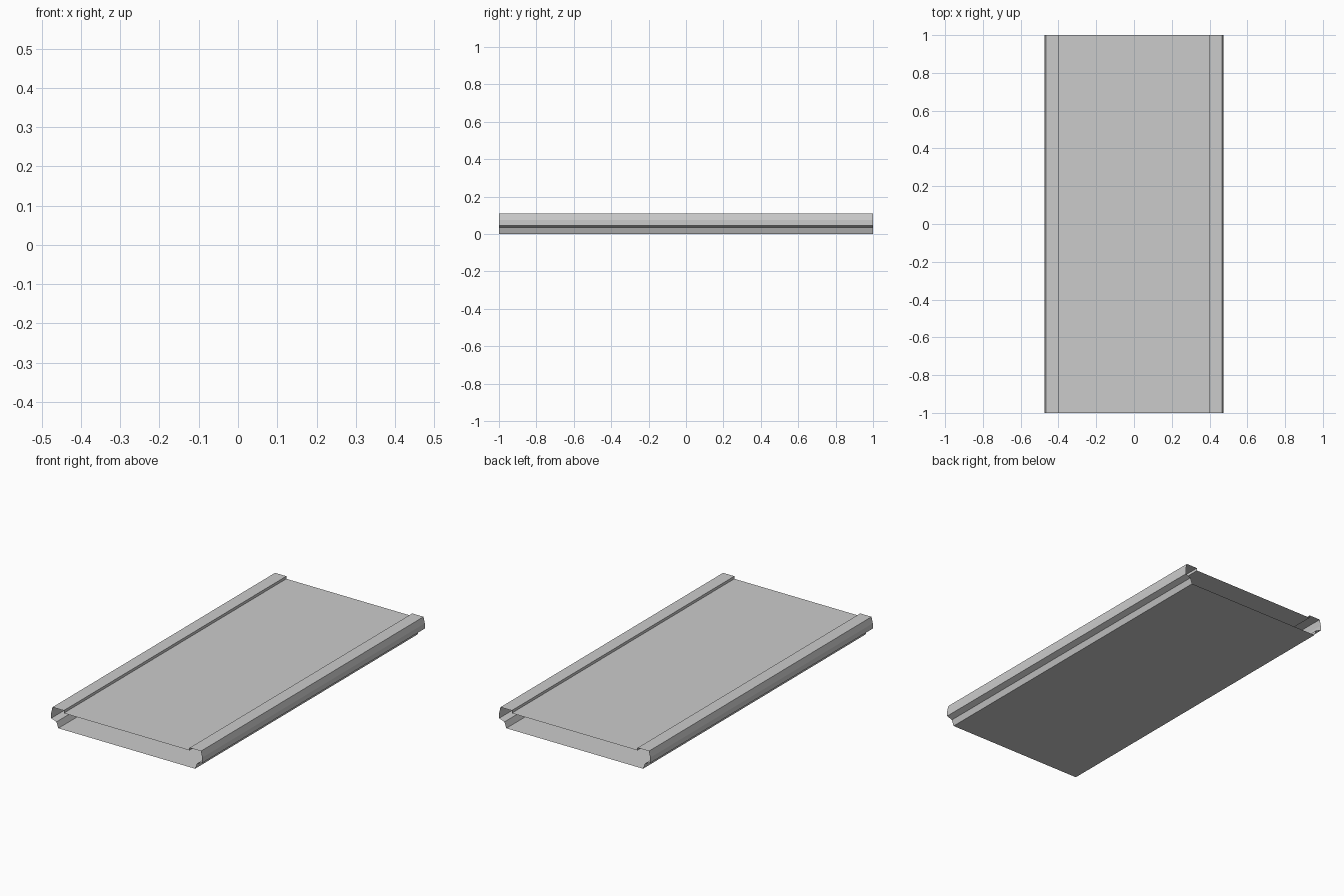
import bpy

if "Cube" in bpy.data.objects:
    bpy.data.objects.remove(bpy.data.objects["Cube"])

# Open, zero-thickness sheets swept along the full length
Y = 1.0

def sheet(name, profile):
    n = len(profile)
    verts = [(x, y, z) for y in (-Y, Y) for x, z in profile]
    faces = [(i, i + 1, n + i + 1, n + i) for i in range(n - 1)]
    mesh = bpy.data.meshes.new(name)
    mesh.from_pydata(verts, [], faces)
    obj = bpy.data.objects.new(name, mesh)
    bpy.context.collection.objects.link(obj)
    return obj

# Folded side rail: lower flank, ledge, outer wall, top lip, inner step
rail = [(0.43, 0.0), (0.442, 0.033), (0.475, 0.045), (0.475, 0.075),
        (0.467, 0.11), (0.396, 0.11), (0.396, 0.095)]
sheet("right_rail", rail)
sheet("left_rail", [(-x, z) for x, z in reversed(rail)])

# Flat base and slightly recessed top panel
sheet("base_panel", [(0.43, 0.0), (-0.43, 0.0)])
sheet("top_panel", [(-0.396, 0.095), (0.396, 0.095)])
